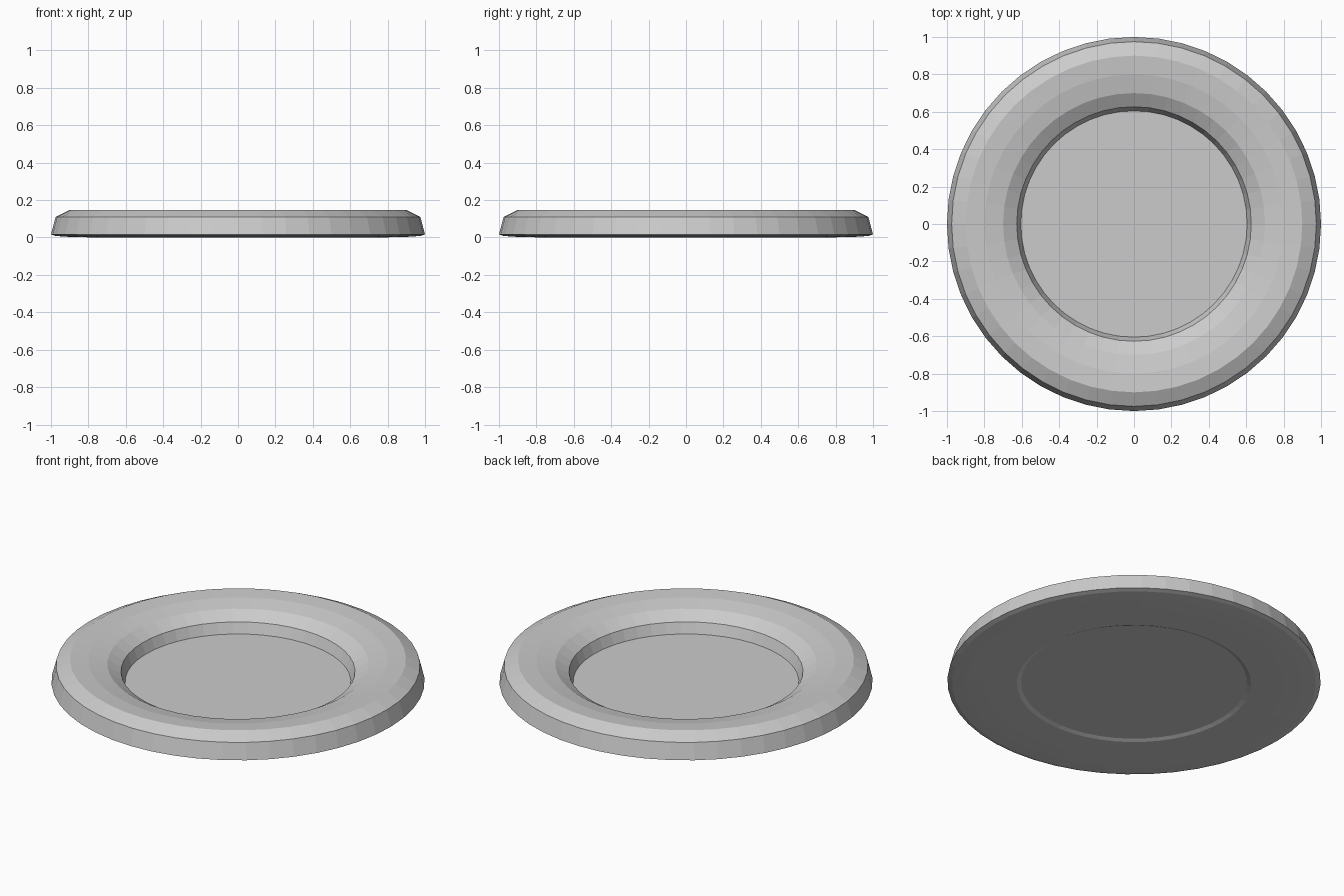
import bpy, bmesh
from math import tau

if "Cube" in bpy.data.objects:
    bpy.data.objects.remove(bpy.data.objects["Cube"])

SEGMENTS = 48

# Half cross-section (radius, height), from floor centre over the rim to underside centre
PROFILE = [
    (0, 0.015), (0.605, 0.015),                                  # dish floor
    (0.627, 0.076), (0.70, 0.12), (0.80, 0.14), (0.90, 0.147),   # inner slope
    (0.975, 0.11), (1.0, 0.016),                                 # outer edge
    (0.975, 0.008), (0.90, 0.003), (0.80, 0.001), (0.627, 0),    # underside
    (0.605, 0.009), (0, 0.009),                                  # recessed base
]


def lathe(name, profile, segments):
    bm = bmesh.new()
    verts = [bm.verts.new((r, 0, z)) for r, z in profile]
    edges = [bm.edges.new(pair) for pair in zip(verts, verts[1:])]
    bmesh.ops.spin(bm, geom=verts + edges, cent=(0, 0, 0), axis=(0, 0, 1),
                   angle=tau, steps=segments)
    bmesh.ops.remove_doubles(bm, verts=bm.verts, dist=0.0005)
    bmesh.ops.recalc_face_normals(bm, faces=bm.faces)
    mesh = bpy.data.meshes.new(name)
    bm.to_mesh(mesh)
    bm.free()
    obj = bpy.data.objects.new(name, mesh)
    bpy.context.collection.objects.link(obj)
    return obj


# Round dish with a raised rim, flat shaded
lathe("round_dish", PROFILE, SEGMENTS)
